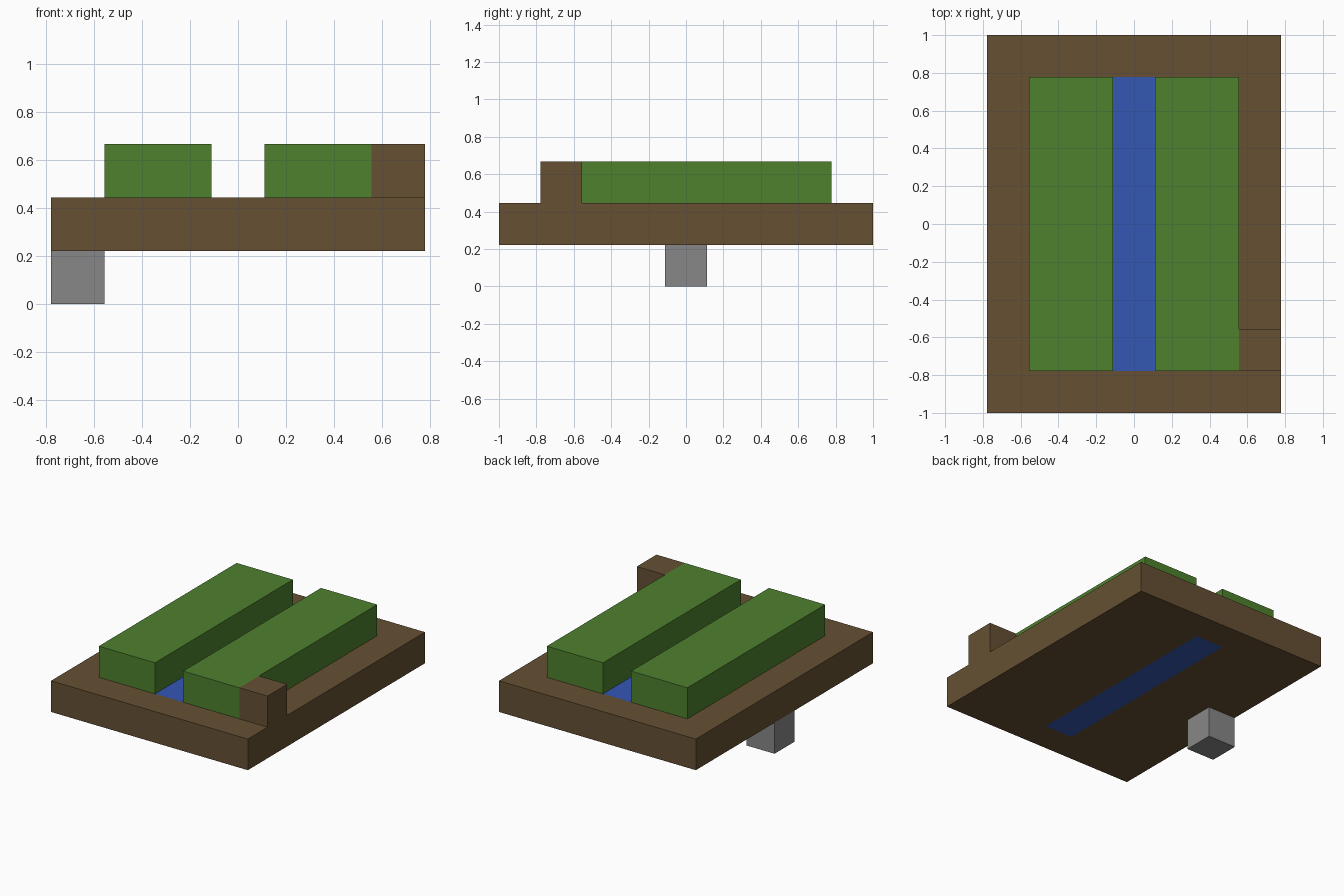
import bpy
import bmesh
from mathutils import Vector

default = bpy.data.objects.get("Cube")
if default:
    bpy.data.objects.remove(default, do_unlink=True)

U = 2 / 9  # one block of the layout


def linear(c):
    return c / 12.92 if c <= 0.04045 else ((c + 0.055) / 1.055) ** 2.4


def material(name, *rgb):
    colour = [linear(c / 255) for c in rgb] + [1]
    mat = bpy.data.materials.new(name)
    mat.use_nodes = True
    mat.diffuse_color = colour
    mat.node_tree.nodes["Principled BSDF"].inputs["Base Color"].default_value = colour
    return mat


earth = material("brown earth", 102, 80, 51)
grass = material("green grass", 78, 129, 46)
water = material("blue water", 52, 87, 180)
stone = material("grey stone", 135, 135, 135)


def box(name, low, high, *mats, cuts=()):
    """Box between two corners in block units, optionally split by planes."""
    low, high = Vector(low) * U, Vector(high) * U
    bm = bmesh.new()
    bmesh.ops.create_cube(bm, size=1)
    for v in bm.verts:
        v.co = (low + high) / 2 + v.co * (high - low)
    for point, normal in cuts:
        bmesh.ops.bisect_plane(bm, geom=bm.verts[:] + bm.edges[:] + bm.faces[:],
                               plane_co=Vector(point) * U, plane_no=normal)
    mesh = bpy.data.meshes.new(name)
    bm.to_mesh(mesh)
    bm.free()
    for mat in mats:
        mesh.materials.append(mat)
    obj = bpy.data.objects.new(name, mesh)
    bpy.context.collection.objects.link(obj)
    return obj


# Earth slab with a water channel running through its full thickness
channel_cuts = []
for s in (-1, 1):
    channel_cuts += [((s * 0.5, 0, 0), (1, 0, 0)), ((0, s * 3.5, 0), (0, 1, 0))]
slab = box("earth_slab", (-3.5, -4.5, 1), (3.5, 4.5, 2), earth, water, cuts=channel_cuts)
for face in slab.data.polygons:
    c = face.center / U
    if abs(face.normal.z) > 0.9 and abs(c.x) < 0.5 and abs(c.y) < 3.5:
        face.material_index = 1

# Grass banks on both sides of the channel
box("right_grass_bank", (-2.5, -3.5, 2), (-0.5, 3.5, 3), grass)
box("left_grass_bank", (0.5, -3.5, 2), (2.5, 3.5, 3), grass)

# Raised earth block beside the left bank, stone block under the right edge
box("earth_block", (2.5, -3.5, 2), (3.5, -2.5, 3), earth)
box("stone_block", (-3.5, -0.5, 0), (-2.5, 0.5, 1), stone)
